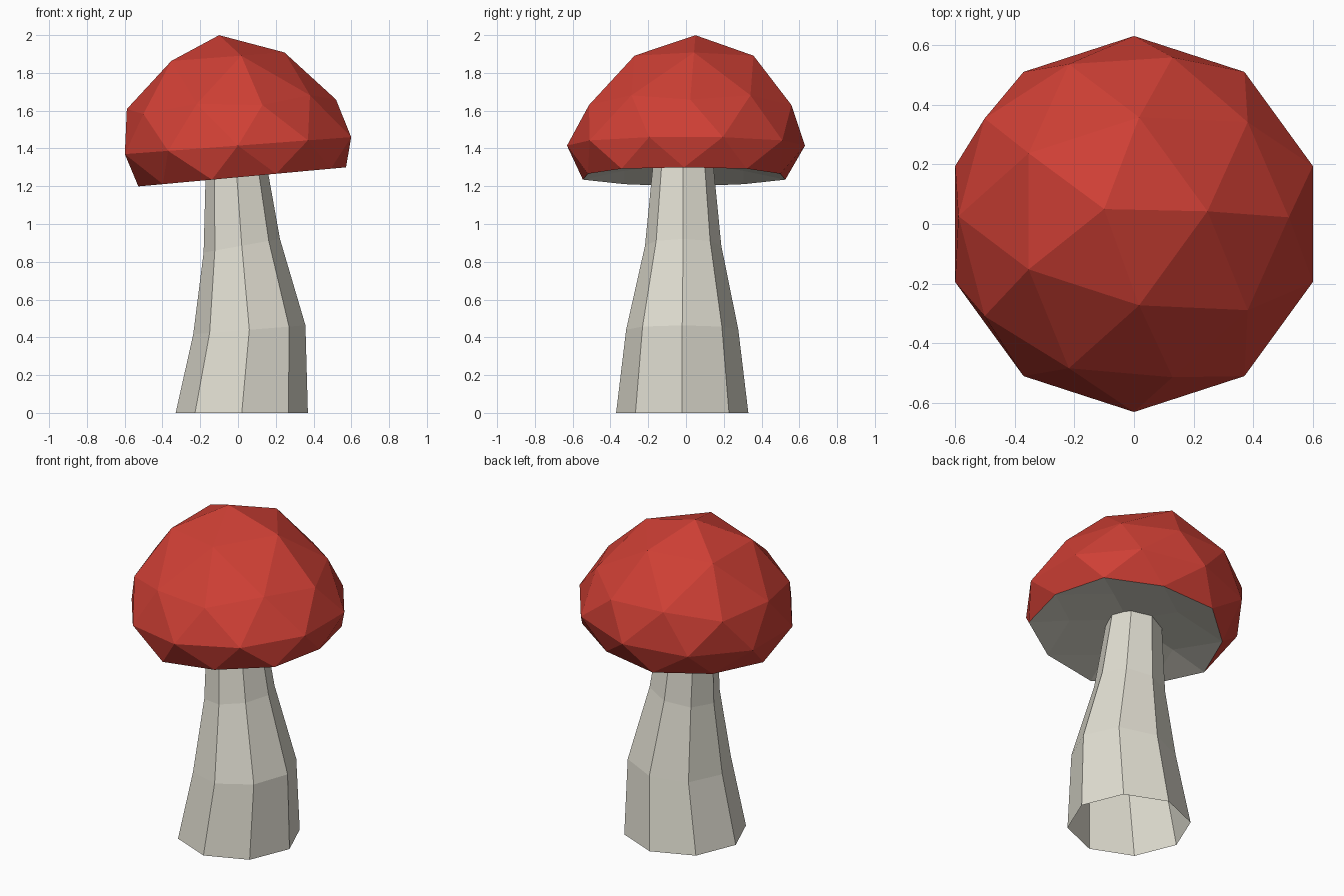
import bpy, bmesh, math

if "Cube" in bpy.data.objects:
    bpy.data.objects.remove(bpy.data.objects["Cube"])


def material(name, color):
    m = bpy.data.materials.new(name)
    m.diffuse_color = (*color, 1)
    m.use_nodes = True
    m.node_tree.nodes["Principled BSDF"].inputs["Base Color"].default_value = m.diffuse_color
    return m


def make_object(name, bm, mats):
    mesh = bpy.data.meshes.new(name)
    bm.to_mesh(mesh)
    bm.free()
    for m in mats:
        mesh.materials.append(m)
    ob = bpy.data.objects.new(name, mesh)
    bpy.context.collection.objects.link(ob)
    return ob


def interp(points, t):
    for (a, va), (b, vb) in zip(points, points[1:]):
        if t <= b:
            return va + (vb - va) * (t - a) / (b - a)
    return points[-1][1]


red = material("cap_red", (0.62, 0.05, 0.035))
cream = material("stem_cream", (0.75, 0.73, 0.64))

# Cap: low-poly sphere, leaning dome above, shallow hollow underside
CAP_R = 0.63
DOME = [(0, 0), (0.447, 0.205), (0.526, 0.238), (0.851, 0.475), (1, 0.592)]
bm = bmesh.new()
bmesh.ops.create_icosphere(bm, subdivisions=2, radius=1)
for f in bm.faces:
    f.material_index = int(all(v.co.z < -0.4 for v in f.verts))
for v in bm.verts:
    x, y, z = v.co
    if z > -0.1:
        x, y = x * CAP_R - 0.1 * z, y * CAP_R + 0.05 * max(z, 0)
        v.co = (x, y, 1.415 + 0.075 * x + interp(DOME, max(z, 0)))
    else:
        rise = 0 if z > -0.6 else (0.04 if z > -0.9 else 0.08)
        x, y = x * CAP_R + 0.036, y * CAP_R - 0.01
        v.co = (x, y, 1.2475 + 0.092 * x + rise)
make_object("mushroom_cap", bm, [red, cream])

# Stem: open eight-sided tube through tilted rings
# (centre x, centre y, centre z, radius, tilt along x)
RINGS = [
    (0.02, -0.02, 0.0, 0.35, 0.0),
    (0.06, -0.02, 0.44, 0.297, 0.08),
    (0.02, -0.015, 0.885, 0.202, 0.18),
    (-0.012, -0.015, 1.33, 0.158, 0.1),
]
SIDES = 8
bm = bmesh.new()
loops = []
for cx, cy, cz, r, tilt in RINGS:
    loop = []
    for i in range(SIDES):
        a = math.tau * i / SIDES
        dx = r * math.cos(a)
        loop.append(bm.verts.new((cx + dx, cy + r * math.sin(a), cz + tilt * dx)))
    loops.append(loop)
for low, high in zip(loops, loops[1:]):
    for i in range(SIDES):
        j = (i + 1) % SIDES
        bm.faces.new((low[i], low[j], high[j], high[i]))
make_object("stem", bm, [cream])
